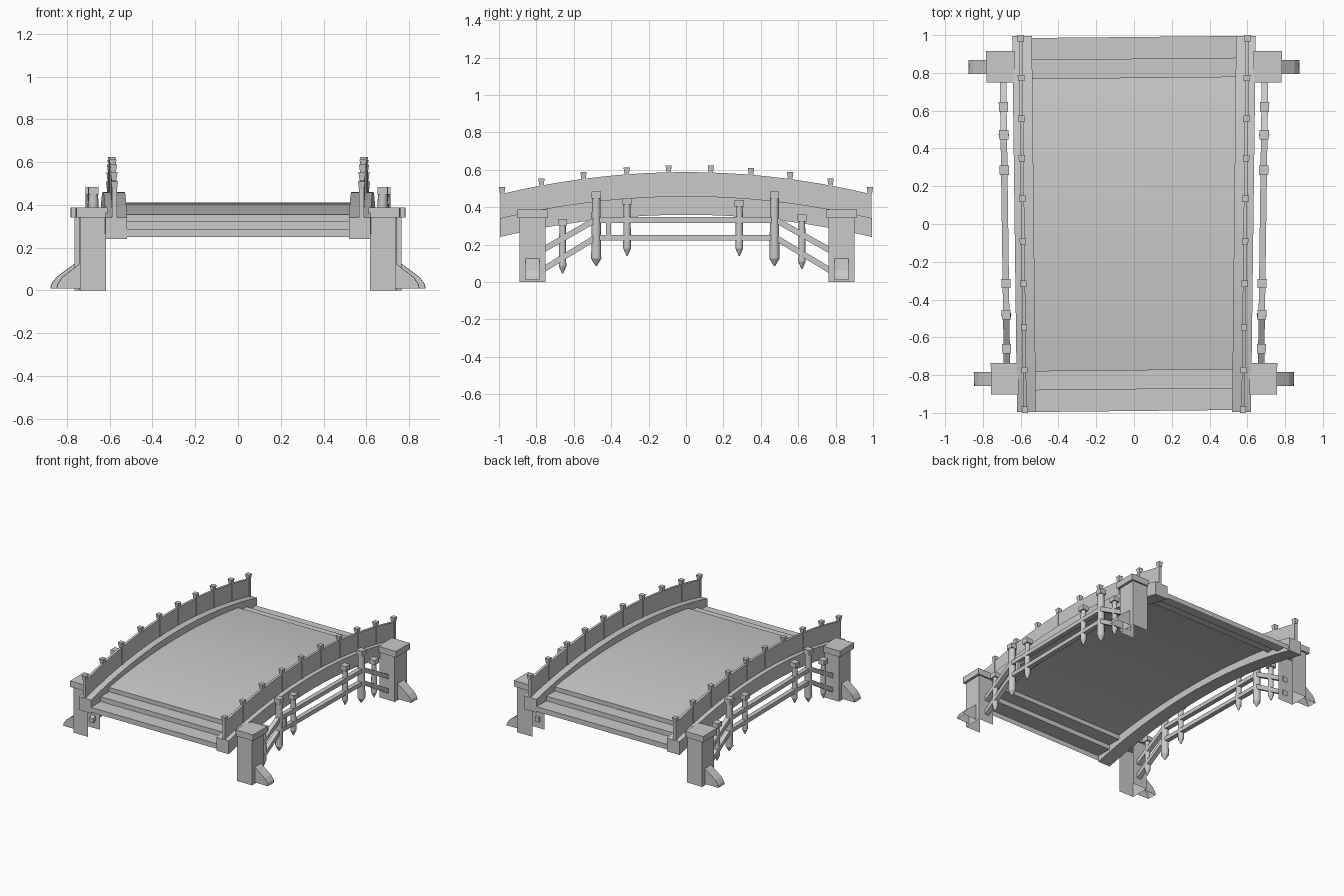
import bpy, bmesh, math
from mathutils import Matrix, Vector

cube = bpy.data.objects.get("Cube")
if cube:
    bpy.data.objects.remove(cube, do_unlink=True)

stone = bpy.data.materials.new("grey_stone")
stone.use_nodes = True
GREY = (0.59, 0.59, 0.59, 1)
stone.diffuse_color = GREY
stone.node_tree.nodes["Principled BSDF"].inputs["Base Color"].default_value = GREY


def finish(name, bm, smooth=False):
    """Widen the bridge slightly towards the back, then make the object."""
    for v in bm.verts:
        v.co.x *= 1 + 0.02 * v.co.y
    bmesh.ops.recalc_face_normals(bm, faces=bm.faces)
    mesh = bpy.data.meshes.new(name)
    bm.to_mesh(mesh)
    bm.free()
    mesh.materials.append(stone)
    ob = bpy.data.objects.new(name, mesh)
    bpy.context.collection.objects.link(ob)
    if smooth:
        bpy.ops.object.select_all(action="DESELECT")
        ob.select_set(True)
        bpy.context.view_layer.objects.active = ob
        bpy.ops.object.shade_smooth_by_angle(angle=math.radians(32))


def box(bm, x, y, z):
    """Add a box from three (low, high) ranges."""
    centre = Vector([sum(r) / 2 for r in (x, y, z)])
    size = [abs(r[1] - r[0]) for r in (x, y, z)]
    bmesh.ops.create_cube(bm, size=1, matrix=Matrix.Translation(centre) @ Matrix.Diagonal((*size, 1)))


def prism(bm, loop_a, loop_b):
    """Join two matching outlines into a solid."""
    a = [bm.verts.new(p) for p in loop_a]
    b = [bm.verts.new(p) for p in loop_b]
    n = len(a)
    bm.faces.new(a)
    bm.faces.new(b[::-1])
    for i in range(n):
        bm.faces.new((a[i], b[i], b[(i + 1) % n], a[(i + 1) % n]))


def arch(bm, x0, x1, y_end, low, high, steps=18):
    """Curved strip between two height functions of y."""
    ys = [-y_end + 2 * y_end * i / steps for i in range(steps + 1)]
    rows = [[bm.verts.new(p) for p in ((x0, y, low(y)), (x1, y, low(y)),
                                       (x1, y, high(y)), (x0, y, high(y)))] for y in ys]
    for a, b in zip(rows, rows[1:]):
        for i in range(4):
            j = (i + 1) % 4
            bm.faces.new((a[i], a[j], b[j], b[i]))
    bm.faces.new(rows[0])
    bm.faces.new(rows[-1][::-1])


def curve(top):
    return lambda y: top - 0.12 * y * y


# Deck sheet: two steps at each end and a curved middle
steps = [(-0.99, 0.25), (-0.99, 0.287), (-0.875, 0.287), (-0.875, 0.322), (-0.775, 0.322)]
middle = [(y, 0.41 - 0.093 * y * y) for y in (0.775 * i / 9 for i in range(-9, 10))]
profile = steps + middle + [(-y, z) for y, z in reversed(steps)]
bm = bmesh.new()
rows = [[bm.verts.new((x, y + 0.01 * x, z)) for x in (-0.535, 0.535)] for y, z in profile]
for a, b in zip(rows, rows[1:]):
    bm.faces.new((a[0], a[1], b[1], b[0]))
finish("deck_and_steps", bm, True)

POST_YS = (-0.983, -0.773, -0.548, -0.317, -0.093, 0.133, 0.348, 0.557, 0.773, 0.983)

for side, s in (("left", 1), ("right", -1)):
    # Arched kerb beam and parapet panel
    bm = bmesh.new()
    arch(bm, s * 0.53, s * 0.632, 0.995, curve(0.36), curve(0.46))
    finish(side + "_kerb", bm, True)
    bm = bmesh.new()
    arch(bm, s * 0.58, s * 0.598, 0.985, curve(0.45), curve(0.588))
    finish(side + "_parapet", bm, True)

    # Little capped parapet posts
    bm = bmesh.new()
    for y in POST_YS:
        top = curve(0.625)(y)
        box(bm, (s * 0.577, s * 0.601), (y - 0.009, y + 0.009), (top - 0.17, top - 0.03))
        cap = [[(s * 0.589 + r * a, y + r * b, z) for a, b in ((-1, -1), (1, -1), (1, 1), (-1, 1))]
               for r, z in ((0.012, top - 0.035), (0.017, top))]
        prism(bm, *cap)
    finish(side + "_parapet_posts", bm)

    # Corner towers: hollow shell open below and inwards, sloping foot, cap
    for end, y in (("front", -0.82), ("back", 0.832)):
        bm = bmesh.new()
        box(bm, (s * 0.628, s * 0.752), (y - 0.07, y + 0.07), (0, 0.35))
        foot = ((0.752, 0.01), (0.862, 0.01), (0.858, 0.03), (0.835, 0.062), (0.752, 0.125))
        prism(bm, *[[(s * x, y + d, z) for x, z in foot] for d in (-0.037, 0.037)])
        open_sides = [f for f in bm.faces if all(v.co.z < 0.02 for v in f.verts)
                      or all(abs(v.co.x) < 0.63 for v in f.verts)]
        bmesh.ops.delete(bm, geom=open_sides, context="FACES")
        box(bm, (s * 0.622, s * 0.77), (y - 0.083, y + 0.083), (0.342, 0.387))
        finish(f"{side}_{end}_tower", bm)

    # Hanging fence posts with pointed ends and square caps
    for i, (y, low, high, r) in enumerate(((-0.66, 0.045, 0.337, 0.02), (-0.48, 0.085, 0.483, 0.027),
                                           (-0.315, 0.14, 0.45, 0.021), (0.285, 0.14, 0.44, 0.021),
                                           (0.473, 0.085, 0.483, 0.027), (0.62, 0.07, 0.36, 0.02))):
        bm = bmesh.new()
        for z0, z1, r0, r1 in ((low, low + 0.04, 0.003, r), (low + 0.04, high - 0.03, r, r * 0.85)):
            bmesh.ops.create_cone(bm, cap_ends=True, segments=12, radius1=r0, radius2=r1, depth=z1 - z0,
                                  matrix=Matrix.Translation((s * 0.683, y, (z0 + z1) / 2)))
        box(bm, (s * 0.683 - 0.024, s * 0.683 + 0.024), (y - 0.025, y + 0.025), (high - 0.035, high))
        finish(f"{side}_fence_post_{i + 1}", bm, True)

    # Two fence rails, level in the middle and sloping down to the towers
    for label, mid, end_z in (("upper", 0.317, 0.152), ("lower", 0.222, 0.045)):
        bm = bmesh.new()
        path = ((-0.77, end_z), (-0.48, mid), (0.475, mid), (0.77, end_z))
        for (ya, za), (yb, zb) in zip(path, path[1:]):
            thick = 0.03 if za == zb else 0.036
            ends = [[(s * x, y, z + h) for x, h in ((0.666, 0), (0.7, 0), (0.7, thick), (0.666, thick))]
                    for y, z in ((ya, za), (yb, zb))]
            prism(bm, *ends)
        finish(f"{side}_{label}_fence_rail", bm)

# Short upright between the left fence rails
bm = bmesh.new()
box(bm, (0.672, 0.694), (-0.428, -0.402), (0.225, 0.33))
finish("left_fence_upright", bm)
